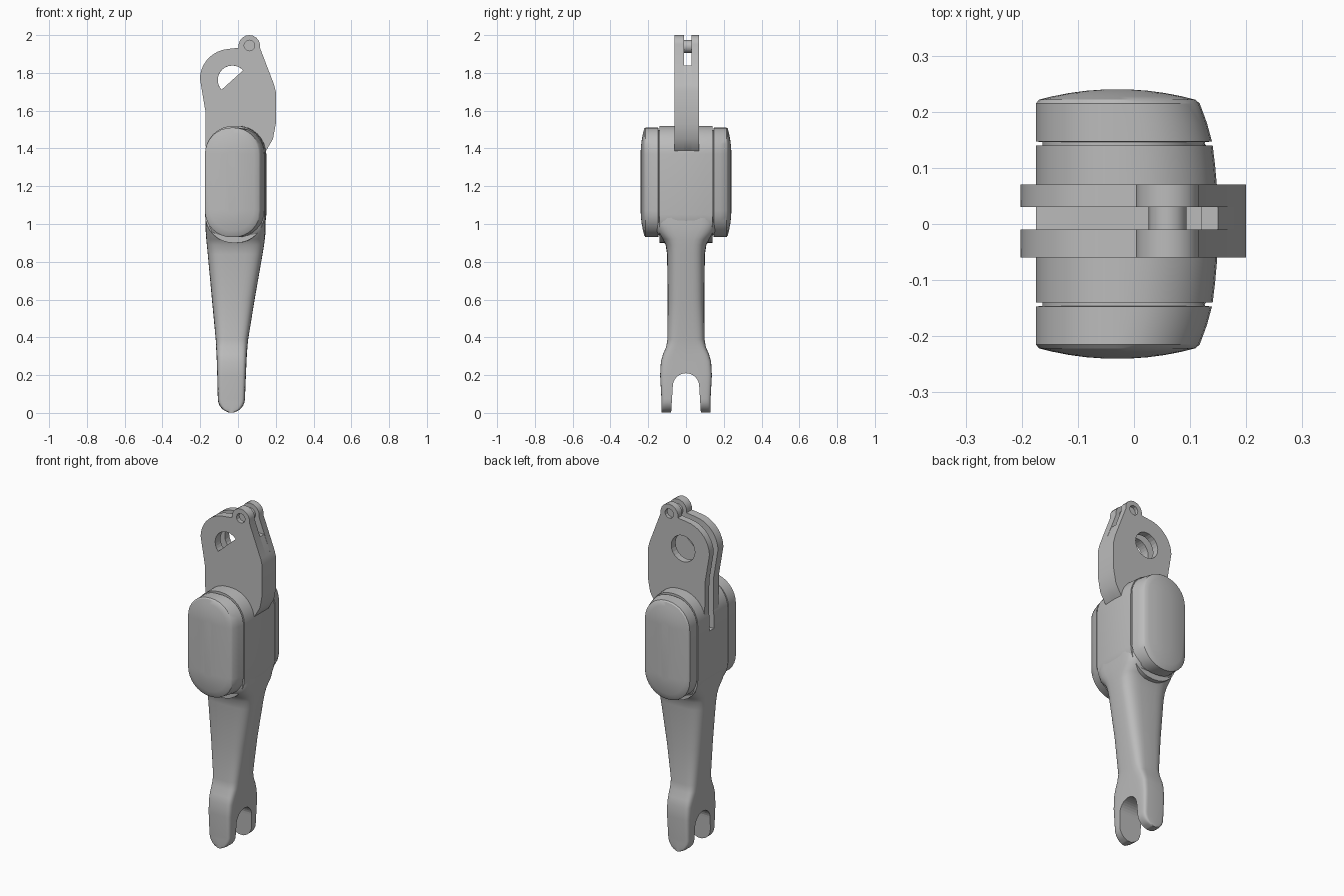
import bpy, bmesh, math
from math import sin, cos, pi, sqrt

cube = bpy.data.objects.get("Cube")
if cube:
    bpy.data.objects.remove(cube, do_unlink=True)

grey = bpy.data.materials.new("light_grey")
grey.use_nodes = True
COLOR = (0.5, 0.5, 0.5, 1)
grey.diffuse_color = COLOR
grey.node_tree.nodes["Principled BSDF"].inputs["Base Color"].default_value = COLOR


def loft(name, rings):
    """Skin a list of equal-length closed rings and cap both ends."""
    bm = bmesh.new()
    loops = [[bm.verts.new(p) for p in ring] for ring in rings]
    for a, b in zip(loops, loops[1:]):
        for i in range(len(a)):
            j = (i + 1) % len(a)
            bm.faces.new((a[i], a[j], b[j], b[i]))
    bm.faces.new(loops[0])
    bm.faces.new(loops[-1])
    bmesh.ops.recalc_face_normals(bm, faces=bm.faces)
    mesh = bpy.data.meshes.new(name)
    bm.to_mesh(mesh)
    bm.free()
    obj = bpy.data.objects.new(name, mesh)
    bpy.context.collection.objects.link(obj)
    mesh.materials.append(grey)
    return obj


def slab(name, profile, y0, y1):
    """Extrude an x-z profile along y."""
    return loft(name, [[(x, y, z) for x, z in profile] for y in (y0, y1)])


def arc(cx, cz, r, start, end, n=12):
    return [(cx + r * cos(math.radians(start + (end - start) * i / n)),
             cz + r * sin(math.radians(start + (end - start) * i / n)))
            for i in range(n + 1)]


def rounded(x0, x1, z0, z1, r):
    """Rounded rectangle outline."""
    pts = []
    for cx, cz, a in ((x1 - r, z1 - r, 0), (x0 + r, z1 - r, 90),
                      (x0 + r, z0 + r, 180), (x1 - r, z0 + r, 270)):
        pts += arc(cx, cz, r, a, a + 90, 8)
    return pts


def cut(obj, *cutters):
    for c in cutters:
        mod = obj.modifiers.new("cut", "BOOLEAN")
        mod.object = c
        mod.solver = "EXACT"
        c.hide_render = True
        c.hide_set(True)


def smooth(obj, angle=32):
    bpy.ops.object.select_all(action="DESELECT")
    bpy.context.view_layer.objects.active = obj
    obj.select_set(True)
    bpy.ops.object.shade_smooth_by_angle(angle=math.radians(angle))


# Housing with a bulged left side
def housing_ring(y):
    x1 = 0.15 - 0.5 * y * y
    return [(x, y, z) for x, z in rounded(-0.175, x1, 0.9, 1.52, 0.15)]


housing = loft("housing", [housing_ring(-0.14 + 0.035 * i) for i in range(9)])
slot = slab("slot_cutter", [(-0.3, 1.3), (0.12, 1.3), (0.12, 1.7), (-0.3, 1.7)], -0.01, 0.03)
cut(housing, slot)
smooth(housing)

# Domed side covers, front and back
for side, name in ((-1, "front_cover"), (1, "back_cover")):
    rings = []
    for y, x1, d in ((0.135, 0.135, 0.012), (0.146, 0.139, 0.012), (0.147, 0.139, 0),
                     (0.18, 0.13, 0), (0.215, 0.117, 0)):
        rings.append([(x, side * y, z) for x, z in
                      rounded(-0.175 + d, x1 - d, 0.93 + d, 1.51 - d, 0.14 - d)])
    for d in (0.006, 0.03, 0.06, 0.09, 0.12):
        y = 0.22 + 0.02 * (1 - (1 - d / 0.14) ** 2)
        rings.append([(x, side * y, z) for x, z in
                      rounded(-0.175 + d, 0.115 - d, 0.935 + d, 1.51 - d, 0.141 - d)])
    smooth(loft(name, rings))


# Tapered arm that widens into a fork at the bottom
def arm_ring(z, x0, x1, half, power, n=40):
    cx, hx = (x0 + x1) / 2, (x1 - x0) / 2
    ring = []
    for i in range(n):
        c, s = cos(2 * pi * i / n), sin(2 * pi * i / n)
        ring.append((cx + hx * math.copysign(abs(c) ** (2 / power), c),
                     half * math.copysign(abs(s) ** (2 / power), s), z))
    return ring


rings = []
for i in range(7):
    z = 0.072 * (1 - cos(pi / 2 * i / 6)) + 0.002
    w = sqrt(max(0.072 ** 2 - (0.074 - z) ** 2, 0.0002))
    rings.append(arm_ring(z, -0.035 - w, -0.035 + w, 0.13, 9))
for z, x0, x1, half, power in (
        (0.2, -0.11, 0.042, 0.137, 8), (0.27, -0.112, 0.045, 0.133, 7),
        (0.31, -0.114, 0.047, 0.122, 6), (0.35, -0.116, 0.05, 0.105, 5),
        (0.39, -0.118, 0.054, 0.098, 4), (0.6, -0.138, 0.088, 0.097, 3.5),
        (0.84, -0.16, 0.13, 0.1, 3.5), (0.89, -0.165, 0.138, 0.108, 3.5),
        (0.92, -0.168, 0.142, 0.125, 3.5), (0.96, -0.171, 0.146, 0.16, 4),
        (1.0, -0.172, 0.146, 0.165, 5), (1.1, -0.172, 0.146, 0.14, 6)):
    rings.append(arm_ring(z, x0, x1, half, power))
arm = loft("forked_arm", rings)
arch = [(-0.085, -0.1)] + [(y, z) for y, z in arc(0, 0.14, 0.07, 180, 0, 16)] + [(0.085, -0.1)]
fork_gap = loft("fork_gap_cutter", [[(x, y, z) for y, z in arch] for x in (-0.3, 0.3)])
cut(arm, fork_gap)
smooth(arm)

# Twin mounting plates with an eye lug on top
outline = [(-0.17, 1.35), (-0.173, 1.6)]
outline += arc(-0.04, 1.765, 0.162, 178, 95, 9)
outline += arc(0.06, 1.943, 0.057, 190, -10, 10)
outline += [(0.19, 1.74)] + [(0.2, 1.7), (0.2, 1.53), (0.185, 1.45), (0.15, 1.39), (0.1, 1.35)]
front_plate = slab("front_plate", outline, -0.06, -0.01)
back_plate = slab("back_plate", outline, 0.03, 0.07)

# Front opening is a half disc, back opening a full bore
half_bore = slab("half_bore_cutter", arc(-0.03, 1.762, 0.077, 42, 222, 16), -0.1, 0.01)
full_bore = slab("full_bore_cutter", arc(-0.03, 1.762, 0.077, 0, 345, 23), 0.01, 0.1)
lug_bore = slab("lug_bore_cutter", arc(0.06, 1.945, 0.028, 0, 330, 11), -0.2, 0.2)
cut(front_plate, half_bore, lug_bore)
cut(back_plate, full_bore, lug_bore)
smooth(front_plate)
smooth(back_plate)

# Web closing the left edge between the plates, and the lug pin
smooth(slab("plate_web", [(0.12, 1.37), (0.15, 1.39), (0.185, 1.45), (0.2, 1.53), (0.2, 1.7),
                          (0.19, 1.74), (0.15, 1.84), (0.12, 1.84)], -0.012, 0.032))
smooth(slab("lug_pin", arc(0.06, 1.94, 0.034, 0, 330, 11), -0.035, 0.05))
